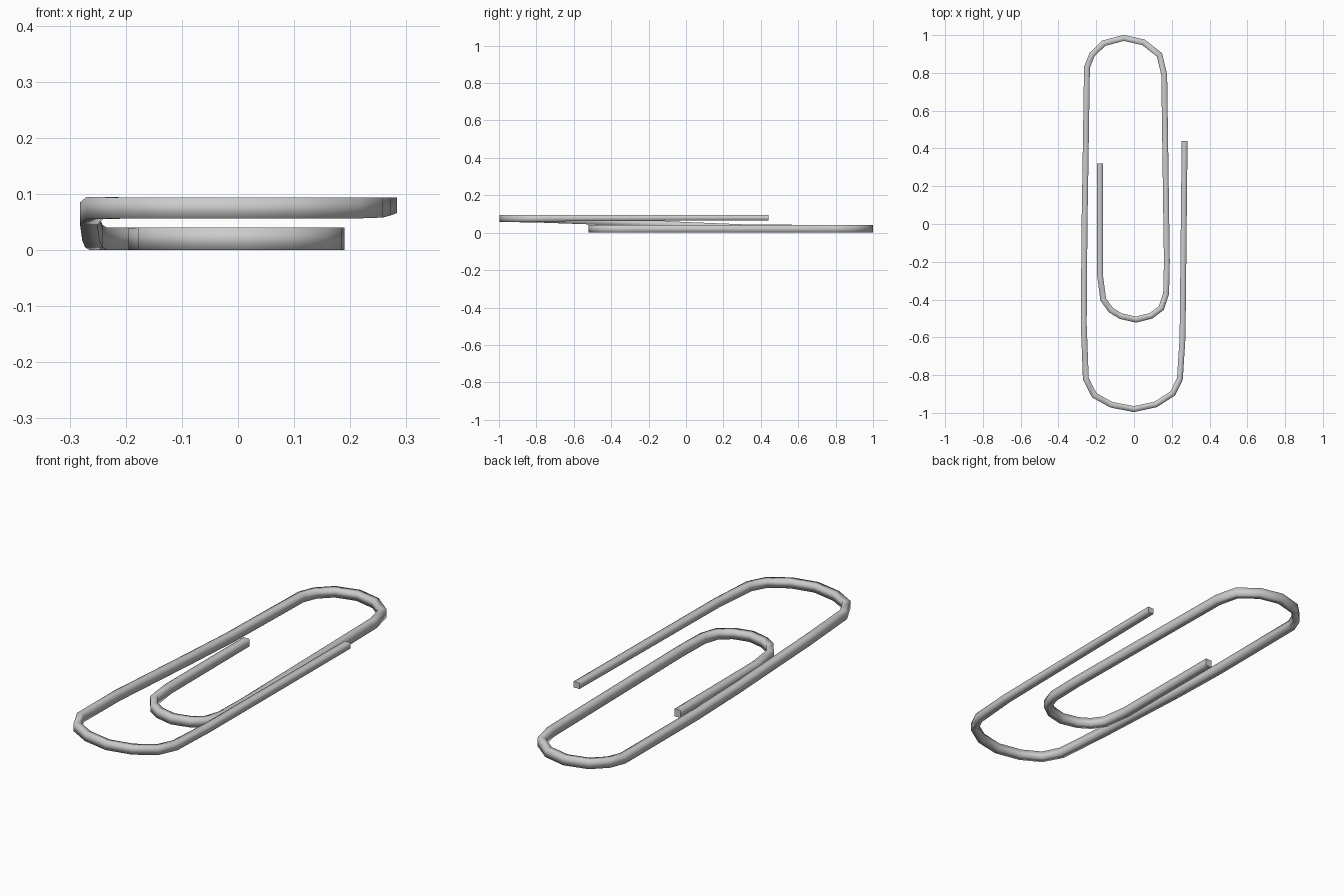
import bpy, bmesh
from mathutils import Vector

# wire centre line: x, y, z, section height
path = [
    (-.18, .32, .020, .036), (-.18, -.27, .020, .038),
    # inner bend
    (-.163, -.40, .02, .04), (-.123, -.455, .02, .04), (-.07, -.488, .02, .04),
    (.01, -.506, .02, .04), (.09, -.486, .02, .04), (.145, -.445, .02, .04),
    (.170, -.37, .02, .04), (.174, -.20, .02, .04),
    # far bend
    (.160, .79, .02, .04), (.135, .895, .02, .04), (.05, .962, .02, .04),
    (-.055, .985, .02, .04), (-.16, .957, .02, .04), (-.222, .897, .02, .04),
    (-.249, .83, .02, .04),
    # long leg rising to the upper layer
    (-.257, .30, .025, .04), (-.262, 0, .037, .04), (-.266, -.53, .065, .04),
    # near bend
    (-.255, -.82, .075, .039), (-.21, -.907, .075, .038), (-.12, -.957, .075, .038),
    (0, -.980, .075, .038), (.115, -.955, .075, .038), (.205, -.897, .075, .037),
    (.243, -.82, .076, .036), (.257, -.60, .078, .032), (.268, .44, .080, .028),
]
WIDTH = .031

bm = bmesh.new()
pts = [Vector(p[:2]) for p in path]
rings = []
for i, (x, y, z, h) in enumerate(path):
    # mitred sideways direction at each path point
    a = (pts[i] - pts[i - 1]).normalized() if i else None
    b = (pts[i + 1] - pts[i]).normalized() if i < len(pts) - 1 else None
    a, b = a or b, b or a
    t = (a + b).normalized()
    w = WIDTH / 2 / max(t.dot(a), .7)
    s = Vector((-t.y, t.x)) * w
    rings.append([bm.verts.new((x + s.x * u, y + s.y * u, z + v * h / 2))
                  for u, v in ((1, -1), (1, 1), (-1, 1), (-1, -1))])
for r, q in zip(rings, rings[1:]):
    for k in range(4):
        n = (k + 1) % 4
        bm.faces.new((r[k], r[n], q[n], q[k])).smooth = True
# flat cut ends
bm.faces.new(rings[0])
bm.faces.new(rings[-1])
bmesh.ops.recalc_face_normals(bm, faces=bm.faces)
# crisp edges around the cuts
for e in bm.edges:
    if any(not f.smooth for f in e.link_faces):
        e.smooth = False

mesh = bpy.data.meshes.new("bent_wire")
bm.to_mesh(mesh)
bm.free()
bpy.context.collection.objects.link(bpy.data.objects.new("bent_wire", mesh))
